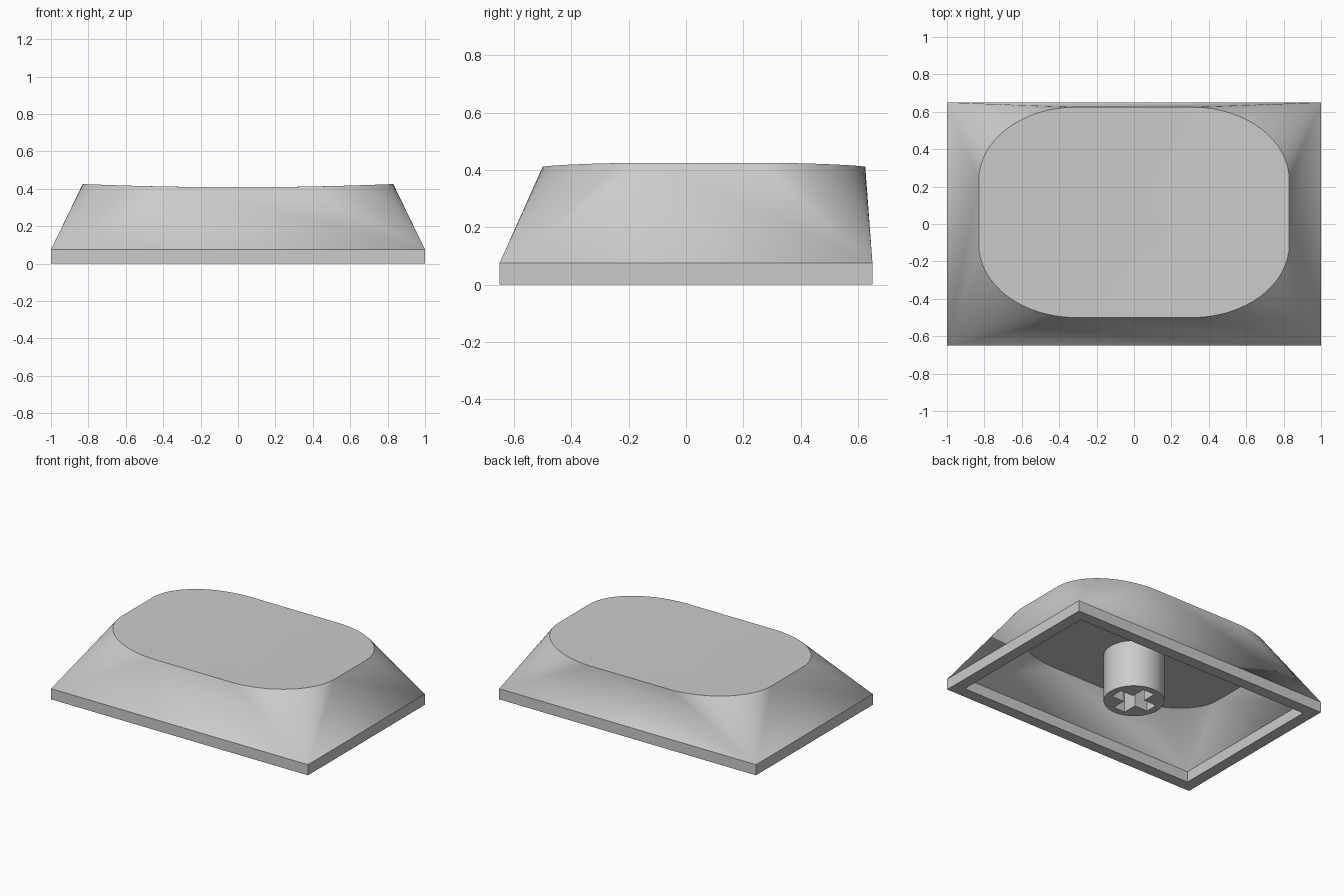
import bpy
import bmesh
from math import cos, sin, pi, radians

old = bpy.data.objects.get("Cube")
if old:
    bpy.data.objects.remove(old, do_unlink=True)

SEG = 16          # segments per rounded corner
SKIRT = 0.075     # height of the vertical skirt
WALL = 0.08       # wall thickness at the rim
CEILING = 0.33    # underside of the top

grey = bpy.data.materials.new("light grey plastic")
grey.use_nodes = True
colour = (0.6, 0.6, 0.6, 1)
grey.diffuse_color = colour
grey.node_tree.nodes["Principled BSDF"].inputs["Base Color"].default_value = colour


def dish(x, y):
    return 0.408 + 0.017 * (x / 0.83) ** 2


def loop(hx, y0, y1, rx, ry, z, scale=1):
    """Rectangle with elliptical corners; z is a height or a height function."""
    cy, hy = (y0 + y1) / 2, (y1 - y0) / 2
    pts = []
    for q, (sx, sy) in enumerate(((1, 1), (-1, 1), (-1, -1), (1, -1))):
        for i in range(SEG + 1):
            a = (q + i / SEG) * pi / 2
            x = (sx * (hx - rx) + rx * cos(a)) * scale
            y = cy + (sy * (hy - ry) + ry * sin(a)) * scale
            pts.append((x, y, z(x, y) if callable(z) else z))
    return pts


def add_object(name, bm):
    mesh = bpy.data.meshes.new(name)
    bm.to_mesh(mesh)
    bm.free()
    obj = bpy.data.objects.new(name, mesh)
    obj.data.materials.append(grey)
    bpy.context.collection.objects.link(obj)
    return obj


def smooth_with_creases(bm, is_crease):
    for f in bm.faces:
        f.smooth = True
    for e in bm.edges:
        e.smooth = not (is_crease(e) or e.calc_face_angle(0) > radians(28))


# Shell: dished top, sloped walls, skirt, rim, inner walls and ceiling
top = (0.83, -0.5, 0.625, 0.52, 0.39)
rings = [loop(*top, dish, s) for s in (0.1, 0.3, 0.5, 0.7, 0.85, 1)]
rings += [loop(1, -0.65, 0.65, 0, 0, z) for z in (SKIRT, 0)]
rings += [loop(1 - WALL, WALL - 0.65, 0.65 - WALL, 0, 0, z) for z in (0, SKIRT)]
rings.append(loop(0.77, -0.44, 0.565, 0.48, 0.35, CEILING))

bm = bmesh.new()
rows = [[bm.verts.new(p) for p in ring] for ring in rings]
bm.faces.new(rows[0])
bm.faces.new(reversed(rows[-1]))
for upper, lower in zip(rows, rows[1:]):
    for i in range(len(upper)):
        j = (i + 1) % len(upper)
        bm.faces.new((upper[i], lower[i], lower[j], upper[j]))
bmesh.ops.remove_doubles(bm, verts=bm.verts, dist=1e-5)
bmesh.ops.recalc_face_normals(bm, faces=bm.faces)
smooth_with_creases(bm, lambda e: all(abs(v.co.z - SKIRT) < 1e-4 for v in e.verts))
add_object("key_shell", bm)

# Round stem under the ceiling
bm = bmesh.new()
bmesh.ops.create_cone(bm, cap_ends=True, segments=48, radius1=0.193,
                      radius2=0.193, depth=CEILING + 0.01)
bmesh.ops.translate(bm, verts=bm.verts, vec=(0, 0, (CEILING + 0.01) / 2))
smooth_with_creases(bm, lambda e: False)
stem = add_object("stem", bm)

# Cross-shaped socket cut into the stem
for name, size in (("socket_cutter_x", (0.29, 0.09, 2 * CEILING)),
                   ("socket_cutter_y", (0.09, 0.29, 2 * CEILING))):
    bm = bmesh.new()
    bmesh.ops.create_cube(bm, size=1)
    bmesh.ops.scale(bm, verts=bm.verts, vec=size)
    cutter = add_object(name, bm)
    cutter.hide_render = True
    cut = stem.modifiers.new(name, 'BOOLEAN')
    cut.operation = 'DIFFERENCE'
    cut.solver = 'EXACT'
    cut.object = cutter
    bpy.context.view_layer.objects.active = stem
    bpy.ops.object.modifier_apply(modifier=cut.name)
    bpy.data.objects.remove(cutter, do_unlink=True)
